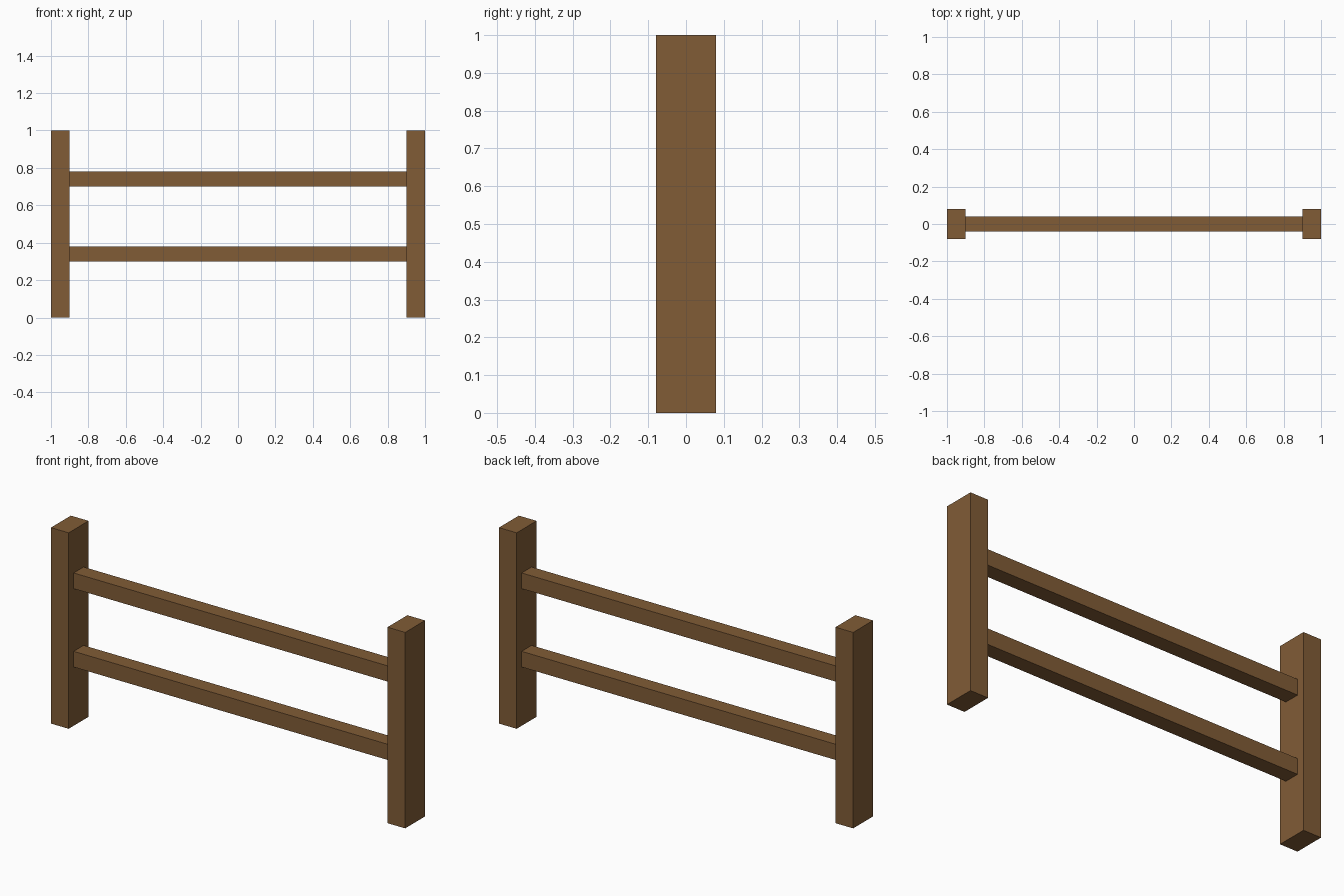
import bpy

if "Cube" in bpy.data.objects:
    bpy.data.objects.remove(bpy.data.objects["Cube"])

# Wood colour
wood = bpy.data.materials.new("wood")
wood.diffuse_color = (0.22, 0.107, 0.037, 1)
wood.use_nodes = True
wood.node_tree.nodes["Principled BSDF"].inputs["Base Color"].default_value = wood.diffuse_color


def box(name, center, size):
    bpy.ops.mesh.primitive_cube_add(size=1, location=center)
    ob = bpy.context.object
    ob.name = name
    ob.scale = size
    bpy.ops.object.transform_apply(location=False, rotation=False, scale=True)
    ob.data.materials.append(wood)
    return ob


# Upright posts at both ends
for side, x in (("left", -0.95), ("right", 0.95)):
    box(f"{side}_post", (x, 0, 0.5), (0.1, 0.16, 1.0))

# Horizontal rails between the posts
for level, z in (("lower", 0.34), ("upper", 0.74)):
    box(f"{level}_rail", (0, 0, z), (1.8, 0.08, 0.08))
